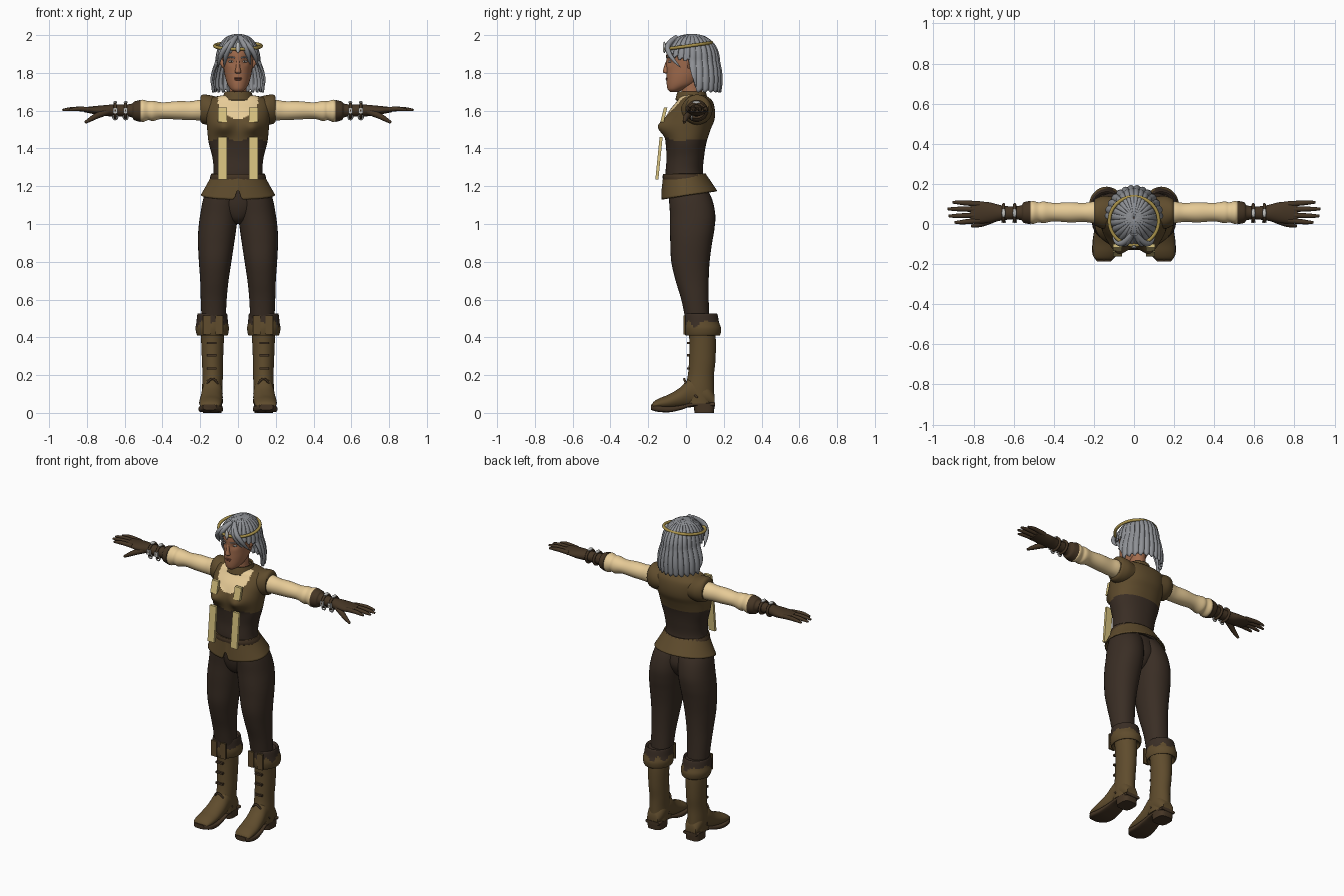
import bpy, bmesh, math
from mathutils import Vector

if "Cube" in bpy.data.objects:
    bpy.data.objects.remove(bpy.data.objects["Cube"], do_unlink=True)


def material(name, r, g, b):
    m = bpy.data.materials.new(name)
    m.use_nodes = True
    m.diffuse_color = (r, g, b, 1)
    bsdf = m.node_tree.nodes["Principled BSDF"]
    bsdf.inputs["Base Color"].default_value = (r, g, b, 1)
    bsdf.inputs["Roughness"].default_value = 0.8
    return m


HAIR = material("grey_hair", .27, .28, .30)
SKIN = material("tan_skin", .36, .15, .075)
LEATHER = material("brown_leather", .115, .072, .026)
CLOTH = material("dark_cloth", .042, .027, .018)
GLOVE = material("dark_leather", .06, .036, .018)
CREAM = material("cream_linen", .80, .60, .31)
STRAP = material("pale_strap", .68, .54, .21)
GOLD = material("gold", .40, .29, .07)
SILVER = material("silver", .55, .55, .53)
LIP = material("lip_red", .22, .075, .045)


def finish(ob, mats, mirror=False, thick=0, smooth=True):
    """Link the part, colour it and add its modifiers."""
    bpy.context.collection.objects.link(ob)
    for m in mats:
        ob.data.materials.append(m)
    if ob.type == 'MESH' and smooth:
        bpy.context.view_layer.objects.active = ob
        bpy.ops.object.select_all(action='DESELECT')
        ob.select_set(True)
        bpy.ops.object.shade_smooth_by_angle(angle=math.radians(45))
    if thick:
        mod = ob.modifiers.new("Thickness", 'SOLIDIFY')
        mod.thickness, mod.offset = thick, 0
    if mirror:
        ob.modifiers.new("Mirror", 'MIRROR')
    return ob


def from_grid(name, rows, mats, closed=True, caps=True, rule=None, **kw):
    """Skin rows of points; the rule picks a material from a face centre."""
    bm = bmesh.new()
    vs = [[bm.verts.new(p) for p in row] for row in rows]
    n = len(vs[0])
    for a, b in zip(vs, vs[1:]):
        for i in range(n if closed else n - 1):
            j = (i + 1) % n
            bm.faces.new((a[i], a[j], b[j], b[i]))
    if caps:
        bm.faces.new(vs[0])
        bm.faces.new(vs[-1])
    bmesh.ops.recalc_face_normals(bm, faces=bm.faces)
    if rule:
        for f in bm.faces:
            f.material_index = rule(f.calc_center_median())
    me = bpy.data.meshes.new(name)
    bm.to_mesh(me)
    bm.free()
    return finish(bpy.data.objects.new(name, me), mats, **kw)


def spline(secs, t):
    i = min(int(t), len(secs) - 2)
    u = t - i
    p = [secs[max(0, min(len(secs) - 1, i + k))] for k in (-1, 0, 1, 2)]
    return [b + u / 2 * (c - a + u * (2 * a - 5 * b + 4 * c - d + u * (3 * (b - c) + d - a)))
            for a, b, c, d in zip(*p)]


def loft(name, axis, secs, mats, n=32, steps=5, power=1.0, warp=None, **kw):
    """Sections are (position, low, high, low, high) across the other two axes."""
    rows = []
    total = (len(secs) - 1) * steps
    for k in range(total + 1):
        t, a0, a1, b0, b1 = spline(secs, k / steps)
        row = []
        for i in range(n):
            ang = 2 * math.pi * i / n
            c, s = math.cos(ang), math.sin(ang)
            c, s = (math.copysign(abs(v) ** power, v) for v in (c, s))
            pair = [(a0 + a1) / 2 + (a1 - a0) / 2 * c, (b0 + b1) / 2 + (b1 - b0) / 2 * s]
            pair.insert("xyz".index(axis), t)
            p = Vector(pair)
            row.append(warp(p) if warp else p)
        rows.append(row)
    return from_grid(name, rows, mats, **kw)


def centred(*secs):
    return [(z, -w, w, front, back) for z, w, front, back in secs]


def tube(name, pts, radii, mat, mirror=False, cyclic=False):
    cu = bpy.data.curves.new(name, 'CURVE')
    cu.dimensions, cu.bevel_depth, cu.bevel_resolution = '3D', 1, 3
    cu.use_fill_caps, cu.resolution_u = True, 6
    sp = cu.splines.new('NURBS')
    sp.points.add(len(pts) - 1)
    for q, p, r in zip(sp.points, pts, radii):
        q.co, q.radius = (*p, 1), r
    sp.order_u, sp.use_endpoint_u, sp.use_cyclic_u = 3, not cyclic, cyclic
    sp.use_smooth = True
    return finish(bpy.data.objects.new(name, cu), [mat], mirror)


def solid(name, loc, size, mat, mirror=False, tilt=0, ball=False):
    bm = bmesh.new()
    if ball:
        bmesh.ops.create_uvsphere(bm, u_segments=16, v_segments=10, radius=1)
    else:
        bmesh.ops.create_cube(bm, size=1)
    for v in bm.verts:
        x, y, z = (c * s for c, s in zip(v.co, size))
        v.co = Vector((x, y + z * tilt, z)) + Vector(loc)
    me = bpy.data.meshes.new(name)
    bm.to_mesh(me)
    bm.free()
    return finish(bpy.data.objects.new(name, me), [mat], mirror, smooth=ball)


# Torso: corset below, vest above, linen at the neckline
def bust(p):
    if p.y < 0:
        p.y -= .045 * math.exp(-((abs(p.x) - .08) / .05) ** 2 - ((p.z - 1.515) / .045) ** 2)
    return p


def torso_colour(c):
    if c.z < 1.45 - .012 * math.cos(c.x * 40) * (c.y < 0):
        return 1
    neckline = 1.555 + 6 * c.x * c.x
    return 2 if c.y < .02 and abs(c.x) < .105 and c.z > neckline else 0


loft("torso", 'z', centred(
    (1.20, .150, -.100, .110), (1.27, .130, -.108, .090), (1.35, .135, -.103, .095),
    (1.43, .155, -.108, .108), (1.50, .163, -.115, .130), (1.55, .168, -.110, .150),
    (1.60, .172, -.088, .153), (1.645, .168, -.052, .143), (1.67, .135, -.035, .120),
    (1.685, .060, -.02, .09)), [LEATHER, CLOTH, CREAM], n=96, steps=8, power=.9,
    warp=bust, rule=torso_colour)
loft("armhole_cap", 'x', [(.10, -.02, .135, 1.53, 1.67), (.15, -.025, .14, 1.525, 1.682),
     (.185, -.012, .13, 1.53, 1.685), (.198, -.003, .12, 1.54, 1.675)], [LEATHER], mirror=True)
loft("collar", 'z', centred((1.655, .080, -.052, .11), (1.68, .072, -.046, .105),
     (1.70, .066, -.040, .10)), [LEATHER], caps=False, thick=.01)

# Flared peplum with a front notch, and its belt
rows = []
for k in range(13):
    t = k / 12
    row = []
    for i in range(120):
        a = 2 * math.pi * (i + .5) / 120
        s, c = math.sin(a), math.cos(a)
        low = 1.152 + .022 * c + .06 * max(0, 1 - abs(s) / .1) * (c < 0)
        z = 1.265 + (low - 1.265) * t
        wide = .133 + .06 * t ** 1.1
        deep = (.1 + .062 * t) if c > 0 else (.116 + .01 * t)
        row.append((wide * s, deep * c, z))
    rows.append(row)
from_grid("peplum", rows, [LEATHER], caps=False, thick=.008)
loft("belt", 'z', centred((1.235, .146, -.119, .112), (1.25, .144, -.121, .110),
     (1.265, .138, -.118, .102)), [GLOVE], caps=False, thick=.006)

# Hanging straps on the chest
solid("upper_strap", (.082, -.117, 1.578), (.046, .018, .075), STRAP, True, .25)
solid("lower_strap", (.082, -.143, 1.348), (.046, .016, .225), STRAP, True, .1)

# Trousers
loft("trouser_leg", 'z', [
    (1.22, -.02, .15, -.085, .09), (1.14, -.01, .182, -.09, .135), (1.05, 0, .2, -.085, .155),
    (.97, .01, .21, -.085, .15), (.9, .02, .212, -.083, .138), (.8, .035, .207, -.078, .125),
    (.7, .05, .2, -.055, .12), (.6, .06, .197, -.025, .12), (.48, .065, .192, 0, .125)],
    [CLOTH], power=.92, mirror=True)
loft("trouser_seat", 'z', centred((1.0, .03, -.02, .07), (1.03, .07, -.06, .1),
     (1.1, .13, -.084, .125), (1.2, .14, -.088, .1)), [CLOTH])

# Boots
loft("boot_shaft", 'z', [(.46, .072, .198, .01, .152), (.38, .075, .195, .018, .158),
     (.28, .079, .191, .016, .156), (.2, .08, .188, .01, .148), (.13, .082, .19, -.005, .148),
     (.05, .08, .19, -.01, .15)], [LEATHER], mirror=True)
loft("boot_foot", 'y', [(.15, .1, .175, .03, .10), (.11, .082, .188, .03, .16),
     (.03, .082, .19, .03, .19), (-.03, .082, .198, .025, .135), (-.09, .083, .205, .02, .098),
     (-.14, .088, .205, .02, .078), (-.17, .1, .198, .02, .06), (-.182, .125, .175, .022, .042)],
     [LEATHER], mirror=True)
loft("boot_sole", 'y', [(.153, .085, .185, .035, .055), (.04, .088, .186, .035, .055),
     (-.03, .082, .198, .015, .04), (-.09, .079, .207, .003, .034), (-.15, .085, .207, .006, .04),
     (-.186, .115, .185, .016, .045)], [GLOVE], power=.5, mirror=True)
loft("boot_heel", 'z', [(0, .088, .186, .045, .148), (.05, .086, .188, .04, .152)],
     [GLOVE], power=.6, mirror=True)
loft("boot_cuff", 'z', [(.43, .068, .2, .01, .155), (.41, .056, .215, -.002, .178),
     (.445, .048, .225, -.01, .186), (.48, .053, .22, -.009, .175), (.525, .058, .214, -.005, .165),
     (.515, .068, .2, .005, .15)], [LEATHER, CLOTH], n=48, mirror=True,
     rule=lambda c: int(c.z > .47 + .015 * math.sin(c.x * 70 + c.y * 50)))
for side, x in (("inner", .1), ("outer", .165)):
    solid(side + "_cuff_tab", (x, -.008, .465), (.04, .012, .1), LEATHER, True)
for z in (.37, .305, .235):
    solid("boot_lace", (.14, .012, z), (.05, .014, .012), GLOVE, True)
tube("boot_instep_seam", [(.085, .06, .08), (.1, 0, .15), (.136, -.012, .19), (.17, 0, .15),
     (.188, .06, .08)], [.006] * 5, GLOVE, True)

# Sleeves and gloves
loft("sleeve", 'x', [(.14, .0, .11, 1.54, 1.65), (.2, .004, .112, 1.548, 1.657),
     (.25, .01, .105, 1.55, 1.65), (.32, .008, .108, 1.553, 1.65), (.4, .013, .105, 1.557, 1.644),
     (.45, .004, .112, 1.545, 1.652), (.475, .008, .108, 1.55, 1.65), (.505, .0, .115, 1.54, 1.658),
     (.525, .01, .105, 1.552, 1.645)], [CREAM], mirror=True)
loft("glove", 'x', [(.515, -.002, .116, 1.54, 1.657), (.55, .006, .108, 1.55, 1.648),
     (.565, .02, .092, 1.566, 1.636), (.62, .022, .088, 1.57, 1.632), (.67, .016, .095, 1.57, 1.632),
     (.72, .006, .108, 1.573, 1.628), (.78, .003, .112, 1.585, 1.622), (.815, .01, .105, 1.592, 1.618)],
     [GLOVE], mirror=True)
for x in (.595, .65):
    ring = [(x, .055 + .044 * math.cos(i * math.pi / 5), 1.601 + .039 * math.sin(i * math.pi / 5))
            for i in range(10)]
    tube("wrist_strap", ring, [.008] * 10, GLOVE, True, True)
    solid("wrist_buckle", (x, .012, 1.6), (.022, .012, .03), SILVER, True)
    solid("wrist_stud", (x, .055, 1.644), (.01, .022, .008), SILVER, True, ball=True)
    hoop = [(x + .014 * math.cos(i * math.pi / 3), .03, 1.565 + .014 * math.sin(i * math.pi / 3))
            for i in range(6)]
    tube("wrist_hoop", hoop, [.004] * 6, SILVER, True, True)
for name, y, tip, spread in (("index", .017, .895, .008), ("middle", .045, .925, .04),
                             ("ring", .073, .93, .075), ("little", .1, .905, .108)):
    tube(name + "_finger", [(.77, y, 1.605), (.83, (y + spread) / 2, 1.61), (tip - .03, spread, 1.608),
         (tip, spread, 1.603)], [.014, .013, .011, .006], GLOVE, True)
tube("thumb", [(.69, .03, 1.595), (.74, .008, 1.578), (.78, -.006, 1.555), (.81, -.01, 1.537)],
     [.018, .017, .013, .007], GLOVE, True)


# Head and face
def sockets(p):
    if p.y < 0:
        p.y += .009 * math.exp(-((abs(p.x) - .036) / .018) ** 2 - ((p.z - 1.858) / .016) ** 2)
    return p


loft("head", 'z', centred((1.70, .02, -.085, -.04), (1.713, .038, -.097, -.01),
     (1.74, .056, -.102, .05), (1.78, .068, -.103, .09), (1.82, .075, -.103, .12),
     (1.86, .08, -.104, .135), (1.91, .083, -.103, .14), (1.95, .07, -.085, .12),
     (1.98, .04, -.04, .08)), [SKIN], n=64, warp=sockets)
loft("neck", 'z', centred((1.64, .06, -.03, .1), (1.69, .046, -.025, .085),
     (1.78, .045, -.02, .085)), [SKIN])
loft("nose", 'z', centred((1.797, .010, -.108, -.09), (1.805, .017, -.122, -.09),
     (1.83, .011, -.117, -.09), (1.868, .008, -.104, -.09)), [SKIN], n=16)
solid("upper_lip", (0, -.1, 1.772), (.021, .008, .005), LIP, ball=True)
solid("lower_lip", (0, -.099, 1.764), (.018, .009, .005), LIP, ball=True)
solid("eye", (.036, -.085, 1.86), (.014, .007, .006), SILVER, True, ball=True)
solid("iris", (.036, -.089, 1.86), (.005, .004, .005), CLOTH, True, ball=True)
tube("eyebrow", [(.015, -.102, 1.879), (.036, -.096, 1.887), (.06, -.078, 1.88)],
     [.003, .004, .002], HAIR, True)
tube("pointed_ear", [(.07, .015, 1.825), (.085, .025, 1.855), (.095, .04, 1.885), (.102, .055, 1.91)],
     [.008, .016, .011, .002], SKIN, True)

# Fluted bob: a dome that hangs long behind the ears and short at the brow
columns = []
for i in range(240):
    a = -math.pi + 2 * math.pi * i / 240
    turn = abs(math.degrees(a))
    f = min(1, max(0, (turn - 78) / 22))
    end = 1.705 + .165 * f * f * (3 - 2 * f) + .06 * max(0, (turn - 110) / 70)
    end += .008 * math.cos(26 * a)
    flute = .95 + .06 * abs(math.sin(13 * a + .6 * math.sin(a)))
    column = []
    for k in range(31):
        z = 2.0 - (2.0 - end) * (k / 30) ** 1.6
        up = max(0, (z - 1.865) / .135)
        r = (1 - up * up) ** .42 if up < 1 else .02
        drop = max(0, 1.865 - z) / .165
        side = .112 + .028 * math.sin(drop * 2.2)
        reach = .143 + .014 * math.sin(drop * 2.6) if turn < 90 else .138
        column.append((side * r * flute * math.sin(a), .03 + reach * r * flute * math.cos(a), z))
    columns.append(column)
from_grid("hair_bob", list(zip(*columns)), [HAIR], caps=False, thick=.012)
for sx, sweep in ((-1, .1), (1, .098), (-1, .07), (1, .06)):
    tube("fringe_lock", [(sx * .01, -.05, 1.99), (sx * sweep * .5, -.1, 1.955),
         (sx * sweep * .85, -.095, 1.91), (sx * sweep, -.065, 1.865), (sx * sweep * 1.08, -.03, 1.83)],
         [.012, .016, .014, .01, .002], HAIR)

# Circlet tilted down to the brow, with a small jewel
halo = []
for i in range(24):
    a = i * math.pi / 12
    y = .015 + .122 * math.cos(a)
    halo.append((.124 * math.sin(a), y, 1.943 + .14 * (y - .015)))
tube("circlet", halo, [.009] * 24, GOLD, cyclic=True)
solid("circlet_jewel", (0, -.115, 1.935), (.012, .008, .03), SILVER, ball=True)
